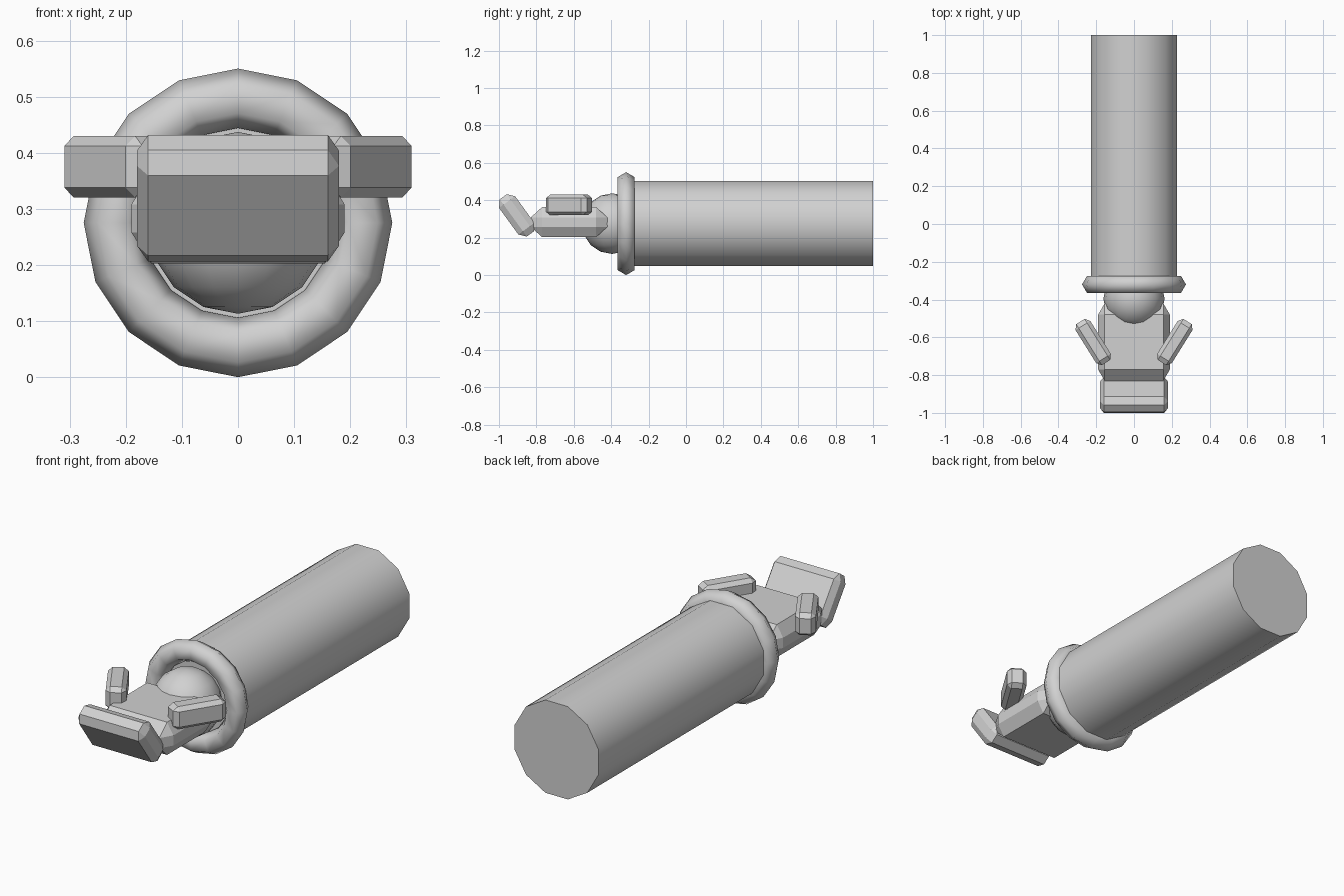
import bpy, bmesh, math
from itertools import product
from mathutils import Matrix

if "Cube" in bpy.data.objects:
    bpy.data.objects.remove(bpy.data.objects["Cube"])

AXIS_Z = 0.275
grey = bpy.data.materials.new("plain_grey")
grey.diffuse_color = (0.64, 0.64, 0.64, 1)
grey.use_nodes = True
grey.node_tree.nodes["Principled BSDF"].inputs["Base Color"].default_value = grey.diffuse_color


def finish(ob, name, angle):
    """Name, colour and smooth an object."""
    ob.name = name
    ob.data.materials.clear()
    ob.data.materials.append(grey)
    bpy.ops.object.select_all(action='DESELECT')
    ob.select_set(True)
    bpy.context.view_layer.objects.active = ob
    if angle is None:
        bpy.ops.object.shade_smooth()
    else:
        bpy.ops.object.shade_smooth_by_angle(angle=math.radians(angle))


def chamfered_box(name, centre, half, cut, rot=(0, 0, 0)):
    """Box with every edge cut off, by its own amount on each axis."""
    bm = bmesh.new()
    for s in product((-1, 1), repeat=3):
        for outer in range(3):
            bm.verts.new([s[i] * (half[i] - (0 if i == outer else cut[i]))
                          for i in range(3)])
    bmesh.ops.convex_hull(bm, input=bm.verts)
    bmesh.ops.dissolve_limit(bm, angle_limit=0.01, verts=bm.verts, edges=bm.edges)
    bmesh.ops.recalc_face_normals(bm, faces=bm.faces)
    me = bpy.data.meshes.new(name)
    bm.to_mesh(me)
    bm.free()
    ob = bpy.data.objects.new(name, me)
    bpy.context.collection.objects.link(ob)
    ob.location = centre
    ob.rotation_euler = rot
    finish(ob, name, 20)


# Arm: twelve-sided tube with flat top and sides
back, front = 1.0, -0.31
bpy.ops.mesh.primitive_cylinder_add(vertices=12, radius=0.235, depth=back - front)
arm = bpy.context.object
arm.data.transform(Matrix.Rotation(math.pi / 2, 4, 'X') @ Matrix.Rotation(math.radians(15), 4, 'Z'))
arm.location = (0, (back + front) / 2, AXIS_Z)
finish(arm, "arm", 40)

# Cuff ring around the front end of the arm
bpy.ops.mesh.primitive_torus_add(major_segments=16, minor_segments=6,
                                 major_radius=0.222, minor_radius=0.053)
cuff = bpy.context.object
cuff.data.transform(Matrix.Rotation(math.pi / 2, 4, 'X'))
cuff.location = (0, -0.32, AXIS_Z)
finish(cuff, "cuff_ring", None)

# Wrist ball
bpy.ops.mesh.primitive_uv_sphere_add(segments=16, ring_count=8, radius=0.162)
wrist = bpy.context.object
wrist.location = (0, -0.395, AXIS_Z)
finish(wrist, "wrist_ball", None)

# Palm and the upturned finger plate
chamfered_box("palm", (0, -0.625, 0.283), (0.19, 0.205, 0.08), (0.035, 0.06, 0.055))
chamfered_box("finger_plate", (0, -0.905, 0.319), (0.18, 0.053, 0.123),
              (0.02, 0.03, 0.035), (math.radians(36), 0, 0))

# Mirrored pair of splayed side fingers
for side, label in ((-1, "left"), (1, "right")):
    chamfered_box(label + "_side_finger", (side * 0.216, -0.625, 0.375),
                  (0.046, 0.128, 0.055), (0.02, 0.025, 0.018),
                  (0, 0, -side * math.radians(32)))
